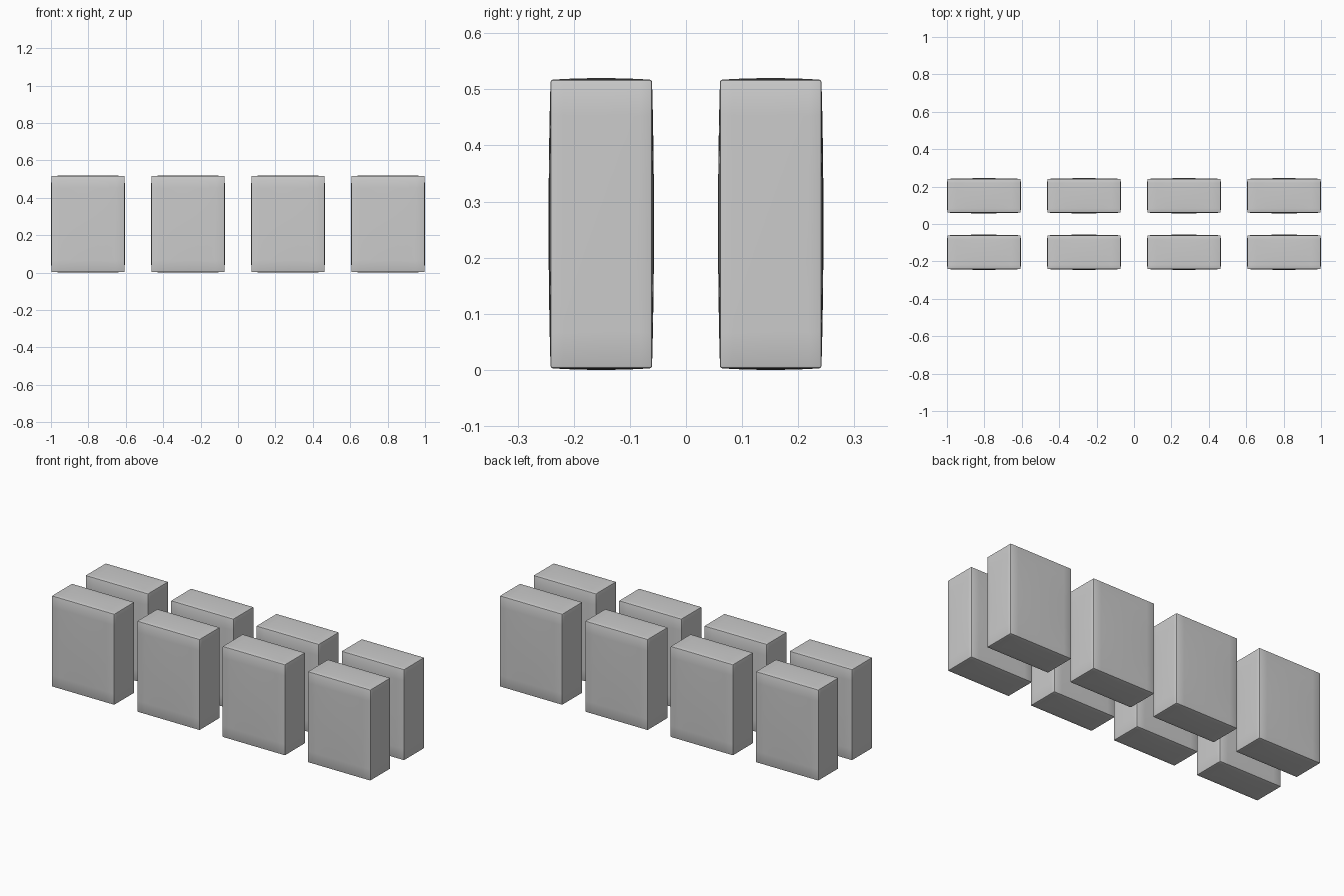
import bpy, bmesh
from mathutils import Vector

if "Cube" in bpy.data.objects:
    bpy.data.objects.remove(bpy.data.objects["Cube"])

# Corner half sizes and the slight outward swell of each face (x, y, z)
HALF = Vector((0.196, 0.0905, 0.2572))
SWELL = Vector((0.002, 0.0035, 0.0028))
WIDTH, DEPTH, HEIGHT = (HALF + SWELL) * 2


def carton_mesh():
    """Upright carton with softly bulging faces, origin at its centre."""
    bm = bmesh.new()
    bmesh.ops.create_cube(bm, size=2)
    bmesh.ops.subdivide_edges(bm, edges=bm.edges[:], cuts=7, use_grid_fill=True)
    for v in bm.verts:
        u = v.co.copy()
        for a in range(3):
            b, c = (a + 1) % 3, (a + 2) % 3
            bulge = (1 - u[b] ** 2) * (1 - u[c] ** 2)
            v.co[a] = u[a] * (HALF[a] + SWELL[a] * bulge)
    # Narrow rounded box edges
    sharp = [e for e in bm.edges if e.calc_face_angle(0) > 1.0]
    bmesh.ops.bevel(bm, geom=sharp, offset=0.004, segments=2,
                    profile=0.5, affect='EDGES')
    bmesh.ops.recalc_face_normals(bm, faces=bm.faces[:])
    mesh = bpy.data.meshes.new("carton")
    bm.to_mesh(mesh)
    bm.free()
    mesh.shade_smooth()
    mesh.set_sharp_from_angle(angle=0.5)
    return mesh


# Two rows of four identical cartons
mesh = carton_mesh()
step = (2 - WIDTH) / 3
for row, y in (("front", -0.151), ("back", 0.151)):
    for i in range(4):
        box = bpy.data.objects.new(f"{row}_carton_{i + 1}", mesh)
        box.location = (-1 + WIDTH / 2 + i * step, y, HEIGHT / 2)
        bpy.context.collection.objects.link(box)
